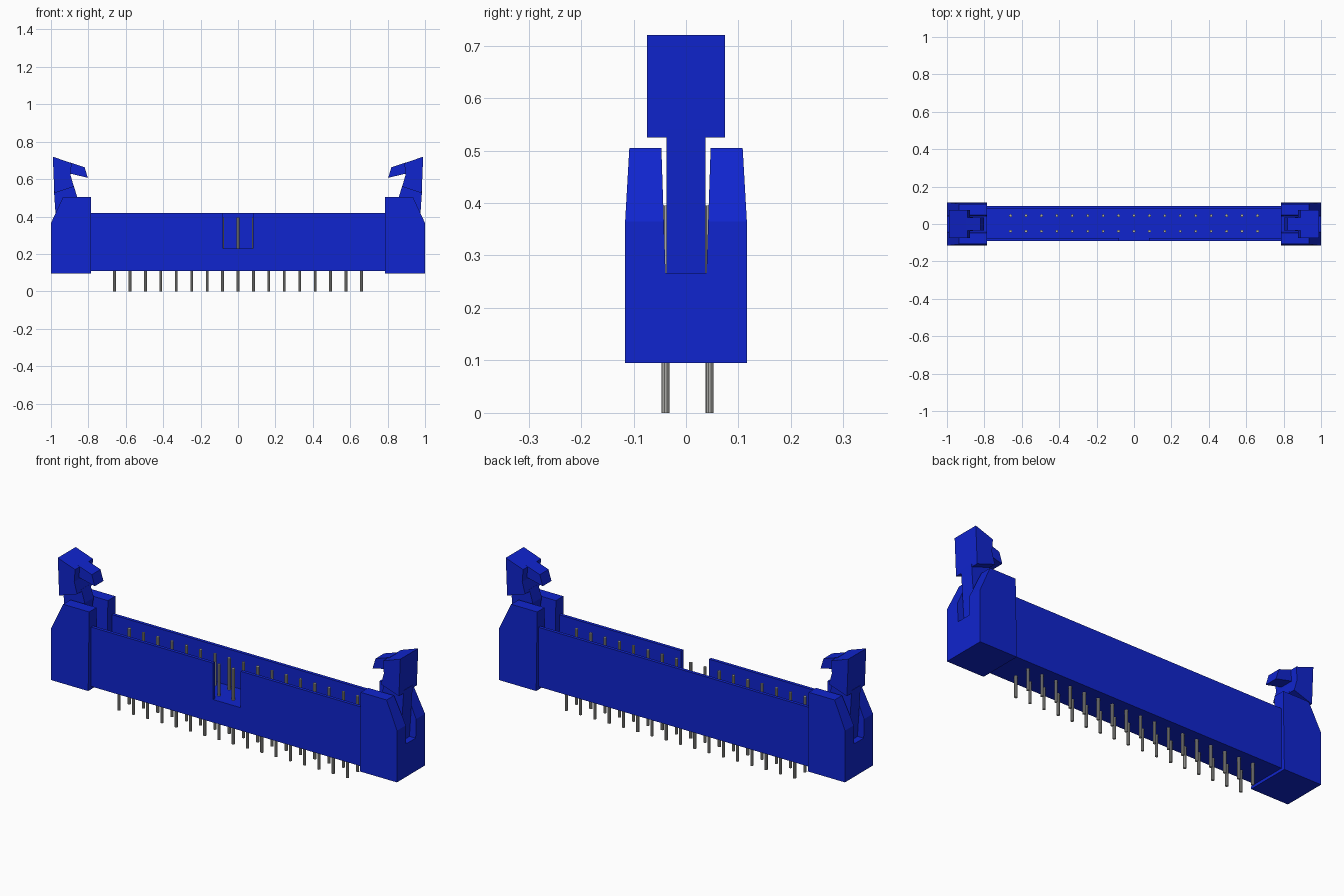
import bpy, bmesh
from mathutils import Vector

if "Cube" in bpy.data.objects:
    bpy.data.objects.remove(bpy.data.objects["Cube"])


def material(name, rgb):
    m = bpy.data.materials.new(name)
    m.diffuse_color = (*rgb, 1)
    m.use_nodes = True
    m.node_tree.nodes["Principled BSDF"].inputs["Base Color"].default_value = m.diffuse_color
    return m


BLUE = material("blue plastic", (0.005, 0.018, 0.62))
GREY = material("grey metal", (0.42, 0.42, 0.40))


def finish(bm, name, mat):
    bmesh.ops.recalc_face_normals(bm, faces=bm.faces)
    mesh = bpy.data.meshes.new(name)
    bm.to_mesh(mesh)
    bm.free()
    obj = bpy.data.objects.new(name, mesh)
    bpy.context.collection.objects.link(obj)
    mesh.materials.append(mat)
    return obj


def prism(name, points, depth, to_xyz, mat=BLUE, adjust=None):
    """Extrude a 2D profile from depth[0] to depth[1]."""
    bm = bmesh.new()
    ends = [[bm.verts.new(to_xyz(a, b, d)) for a, b in points] for d in depth]
    n = len(points)
    for e in ends:
        bm.faces.new(e)
    for i in range(n):
        j = (i + 1) % n
        bm.faces.new((ends[0][i], ends[0][j], ends[1][j], ends[1][i]))
    if adjust:
        for v in bm.verts:
            adjust(v)
    return finish(bm, name, mat)


def box(name, x, y, z):
    pts = [(x[0], z[0]), (x[1], z[0]), (x[1], z[1]), (x[0], z[1])]
    return prism(name, pts, y, lambda a, b, d: (a, d, b))


def cut(obj, cutter):
    mod = obj.modifiers.new("cut", 'BOOLEAN')
    mod.operation = 'DIFFERENCE'
    mod.solver = 'EXACT'
    mod.object = cutter
    cutter.hide_render = True
    cutter.hide_set(True)


# Open trough housing with a keying notch in the front wall
housing = box("housing", (-0.785, 0.785), (-0.092, 0.096), (0.11, 0.42))
cut(housing, box("cavity_cutter", (-0.9, 0.9), (-0.075, 0.079), (0.23, 0.6)))
cut(housing, box("notch_cutter", (-0.08, 0.08), (-0.2, 0.0), (0.23, 0.6)))


# End towers: tapered towards the top, slotted for the latch
def taper(v):
    if v.co.z > 0.45:
        v.co.y *= 0.108 / 0.116


tower_profile = [(0.785, 0.095), (1, 0.095), (1, 0.365), (0.935, 0.505), (0.785, 0.505)]
slot_profile = [(-0.039, 0.267), (0.039, 0.267), (0.047, 0.506), (0.047, 0.6),
                (-0.047, 0.6), (-0.047, 0.506)]
# Latch: narrow arm, wide grip, narrow hook
arm_profile = [(0.90, 0.267), (0.965, 0.267), (0.978, 0.45), (0.984, 0.54), (0.88, 0.57),
               (0.86, 0.505)]
grip_profile = [(0.982, 0.525), (0.99, 0.72), (0.89, 0.685), (0.895, 0.62), (0.878, 0.56)]
hook_profile = [(0.90, 0.69), (0.82, 0.663), (0.803, 0.607), (0.90, 0.63)]

for side, s in (("left", -1), ("right", 1)):
    def along_y(a, b, d, s=s):
        return (s * a, d, b)

    def along_x(a, b, d, s=s):
        return (s * d, a, b)

    tower = prism(side + "_tower", tower_profile, (-0.116, 0.116), along_y, adjust=taper)
    cut(tower, prism(side + "_slot_cutter", slot_profile, (0.7, 1.1), along_x))
    prism(side + "_latch_arm", arm_profile, (-0.037, 0.037), along_y)
    prism(side + "_latch_grip", grip_profile, (-0.074, 0.074), along_y)
    prism(side + "_latch_hook", hook_profile, (-0.036, 0.036), along_y)

# Two rows of round pins
bm = bmesh.new()
for i in range(17):
    for y in (-0.039, 0.045):
        r = bmesh.ops.create_cone(bm, cap_ends=True, segments=10, radius1=0.0078,
                                  radius2=0.0078, depth=0.395)
        bmesh.ops.translate(bm, verts=r["verts"],
                            vec=Vector(((i - 8) * 0.0825, y, 0.1975)))
pins = finish(bm, "contact_pins", GREY)
bpy.ops.object.select_all(action='DESELECT')
pins.select_set(True)
bpy.context.view_layer.objects.active = pins
bpy.ops.object.shade_smooth_by_angle()
